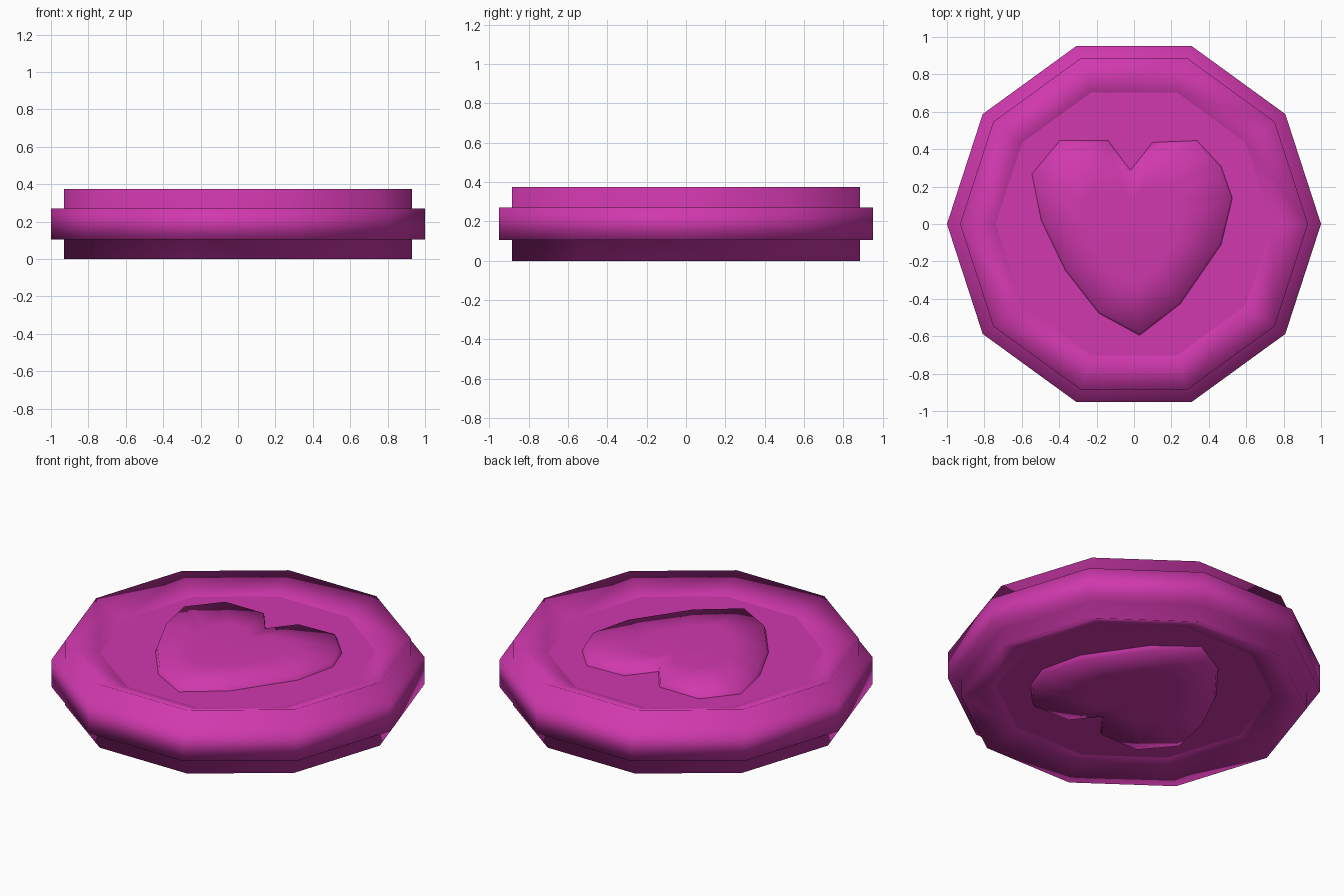
import bpy, bmesh, math
from mathutils import Vector

if "Cube" in bpy.data.objects:
    bpy.data.objects.remove(bpy.data.objects["Cube"])

SIDES = 10
H = 0.375          # total thickness
FLOOR = 0.305      # height of the recessed top face

pink = bpy.data.materials.new("magenta pink")
pink.diffuse_color = (0.63, 0.04, 0.42, 1)
pink.use_nodes = True
pink.node_tree.nodes["Principled BSDF"].inputs["Base Color"].default_value = pink.diffuse_color


def finish(bm, name):
    bmesh.ops.recalc_face_normals(bm, faces=bm.faces)
    mesh = bpy.data.meshes.new(name)
    bm.to_mesh(mesh)
    bm.free()
    mesh.materials.append(pink)
    ob = bpy.data.objects.new(name, mesh)
    bpy.context.collection.objects.link(ob)
    return ob


# Token body: stepped ten-sided rim with a dished recess on both faces
bm = bmesh.new()
profile = [(0.74, H - FLOOR), (0.93, 0), (0.93, 0.105), (1.0, 0.105),
           (1.0, 0.27), (0.93, 0.27), (0.93, H), (0.74, FLOOR)]
rings = []
for r, z in profile:
    rings.append([bm.verts.new((r * math.cos(math.tau * i / SIDES),
                                r * math.sin(math.tau * i / SIDES), z))
                  for i in range(SIDES)])
for a, b in zip(rings, rings[1:]):
    for i in range(SIDES):
        j = (i + 1) % SIDES
        bm.faces.new((a[i], a[j], b[j], b[i])).smooth = True
for ring in (rings[0], rings[-1]):
    cap = bm.faces.new(ring)
    for e in cap.edges:
        e.smooth = False
finish(bm, "token_body")

# Raised heart: slightly lopsided outline, bevelled edge and shallow dome
outline = [(-0.02, 0.29), (-0.14, 0.45), (-0.40, 0.45), (-0.55, 0.27),
           (-0.50, 0.02), (-0.37, -0.25), (-0.19, -0.48), (0.03, -0.60),
           (0.25, -0.43), (0.47, -0.11), (0.53, 0.14), (0.47, 0.31),
           (0.34, 0.45), (0.10, 0.44)]
centre = Vector((0, -0.04))


def heart(name, flipped):
    bm = bmesh.new()
    loops = []
    for scale, z in ((1.0, FLOOR - 0.01), (0.97, 0.333), (0.5, 0.345)):
        loop = []
        for p in outline:
            q = centre + (Vector(p) - centre) * scale
            # the underside heart is the same one turned over about the x axis
            co = (q.x, -q.y, H - z) if flipped else (q.x, q.y, z)
            loop.append(bm.verts.new(co))
        loops.append(loop)
    n = len(outline)
    for a, b in zip(loops, loops[1:]):
        for i in range(n):
            j = (i + 1) % n
            bm.faces.new((a[i], a[j], b[j], b[i]))
    bm.faces.new(loops[-1])
    bm.faces.new(loops[0])
    for f in bm.faces:
        f.smooth = True
    for v in loops[0]:
        for e in v.link_edges:
            if e.other_vert(v) in loops[0]:
                e.smooth = False
    return finish(bm, name)


heart("top_heart", False)
heart("bottom_heart", True)
